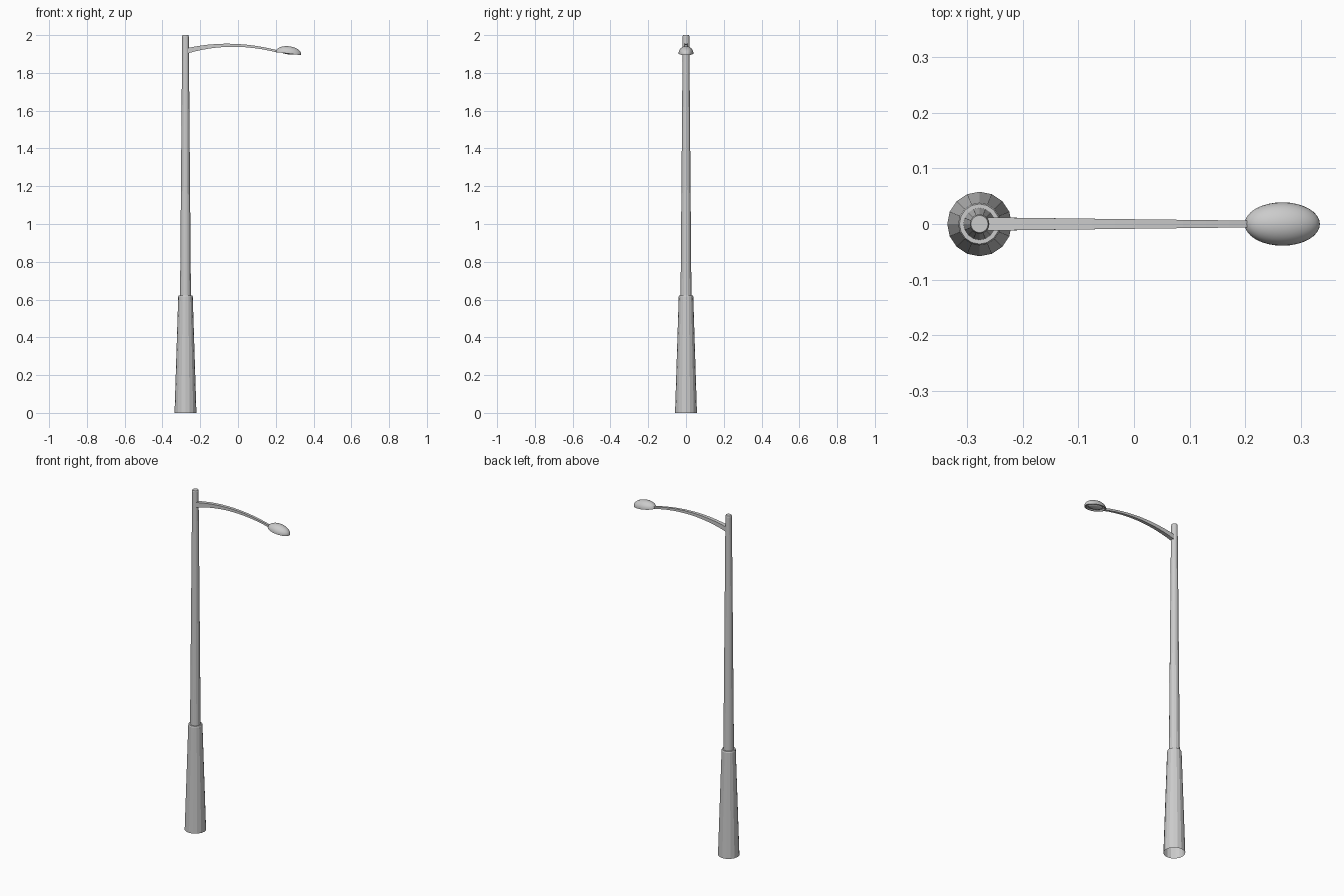
import bpy, bmesh, math
from mathutils import Vector, Matrix

if "Cube" in bpy.data.objects:
    bpy.data.objects.remove(bpy.data.objects["Cube"])

POLE_X = -0.278


def finish(name, bm, smooth=False):
    bmesh.ops.recalc_face_normals(bm, faces=bm.faces)
    me = bpy.data.meshes.new(name)
    bm.to_mesh(me)
    bm.free()
    ob = bpy.data.objects.new(name, me)
    bpy.context.collection.objects.link(ob)
    if smooth:
        bpy.ops.object.select_all(action='DESELECT')
        ob.select_set(True)
        bpy.context.view_layer.objects.active = ob
        bpy.ops.object.shade_smooth_by_angle(angle=math.radians(35))
    return ob


def skin(name, rings, cap_start=True, cap_end=True, smooth=False, matrix=None):
    """Bridge a list of equal-length point rings into a surface."""
    bm = bmesh.new()
    loops = [[bm.verts.new(p) for p in ring] for ring in rings]
    n = len(loops[0])
    for a, b in zip(loops, loops[1:]):
        for i in range(n):
            j = (i + 1) % n
            bm.faces.new((a[i], a[j], b[j], b[i]))
    if cap_start:
        bm.faces.new(loops[0][::-1])
    if cap_end:
        bm.faces.new(loops[-1])
    if matrix:
        bmesh.ops.transform(bm, matrix=matrix, verts=bm.verts)
    return finish(name, bm, smooth)


def ellipse(rx, ry, z, n, cx=0.0):
    return [(cx + rx * math.cos(2 * math.pi * i / n),
             ry * math.sin(2 * math.pi * i / n), z) for i in range(n)]


def lathe(name, profile, n=16, **kw):
    return skin(name, [ellipse(r, r, z, n, POLE_X) for r, z in profile], **kw)


# Wide tapered base sleeve, open underneath
lathe("base_sleeve", [(0.058, 0), (0.0385, 0.615), (0.036, 0.622), (0.026, 0.622)],
      cap_start=False, cap_end=False)

# Slender tapered pole with a softened top edge
lathe("pole", [(0.029, 0.60), (0.0175, 1.993), (0.0155, 2.0)], cap_start=False)

# Curved arm: rectangular section tapering towards the lamp
p0, p1, p2 = Vector((-0.272, 0, 1.916)), Vector((-0.04, 0, 1.978)), Vector((0.212, 0, 1.913))
rings = []
for k in range(13):
    t = k / 12
    c = p0 * (1 - t) ** 2 + p1 * 2 * t * (1 - t) + p2 * t * t
    d = ((p1 - p0) * (1 - t) + (p2 - p1) * t).normalized()
    up = Vector((-d.z, 0, d.x))
    w = 0.012 + (0.006 - 0.012) * t
    h = 0.006 + 0.008 * (1 - t) ** 2
    side = Vector((0, w, 0))
    rings.append([c + side + up * h, c - side + up * h, c - side - up * h, c + side - up * h])
skin("arm", rings)

# Lamp head: half-ellipsoid shell with a recessed underside, tilted outwards
tilt = Matrix.Translation((0.267, 0, 1.905)) @ Matrix.Rotation(math.radians(7), 4, 'Y')
RX, RY, H, N = 0.068, 0.039, 0.036, 32
shell = [ellipse(RX * 0.84, RY * 0.84, 0.004, N), ellipse(RX * 0.88, RY * 0.88, -0.003, N),
         ellipse(RX, RY, -0.003, N)]
for k in range(9):
    a = math.radians(84) * k / 8
    shell.append(ellipse(RX * math.cos(a), RY * math.cos(a), H * math.sin(a), N))
skin("lamp_shell", shell, smooth=True, matrix=tilt)

# Shallow lens under the lamp head
lens = []
for k in range(6):
    a = math.radians(80) * k / 5
    lens.append(ellipse(0.046 * math.cos(a), 0.026 * math.cos(a), 0.004 - 0.011 * math.sin(a), 24))
skin("lamp_lens", lens, smooth=True, matrix=tilt)
